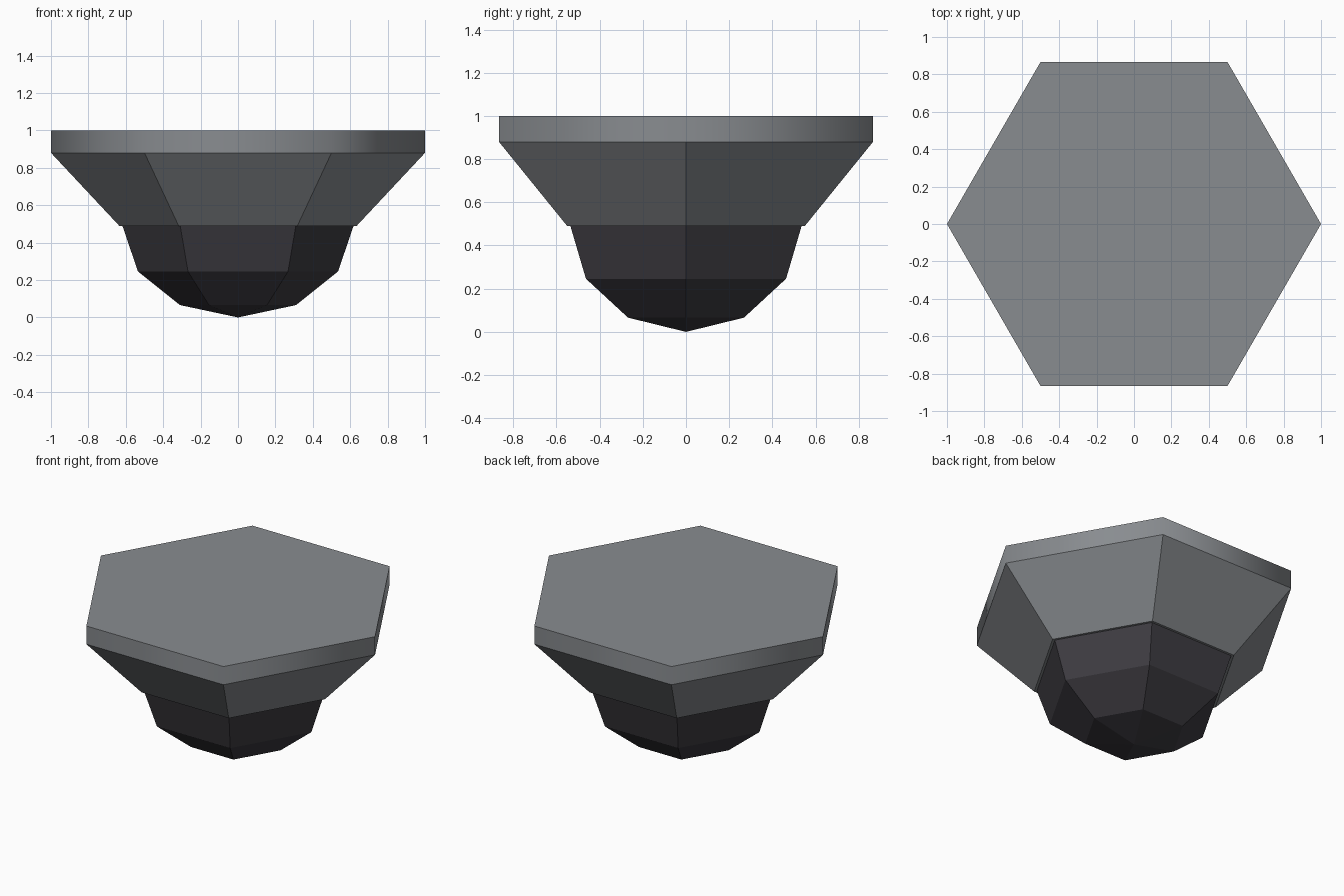
import bpy, bmesh, math

if "Cube" in bpy.data.objects:
    bpy.data.objects.remove(bpy.data.objects["Cube"])

SIDES = 6


def material(name, rgb):
    m = bpy.data.materials.new(name)
    m.diffuse_color = (*rgb, 1.0)
    m.use_nodes = True
    m.node_tree.nodes["Principled BSDF"].inputs["Base Color"].default_value = m.diffuse_color
    return m


def hex_lathe(name, profile, mat, smooth_vertical=False):
    """Six-sided body from (radius, height) rings, bottom to top, closed at both ends."""
    bm = bmesh.new()
    rings = []
    for r, z in profile:
        if r == 0:
            rings.append([bm.verts.new((0, 0, z))] * SIDES)
        else:
            rings.append([bm.verts.new((r * math.cos(math.tau * i / SIDES),
                                        r * math.sin(math.tau * i / SIDES), z))
                          for i in range(SIDES)])
    for low, high in zip(rings, rings[1:]):
        for i in range(SIDES):
            j = (i + 1) % SIDES
            bm.faces.new(list(dict.fromkeys((low[i], low[j], high[j], high[i]))))
    for ring, r in ((rings[0], profile[0][0]), (rings[-1], profile[-1][0])):
        if r > 0:
            bm.faces.new(ring)
    bmesh.ops.recalc_face_normals(bm, faces=bm.faces)
    for f in bm.faces:
        f.smooth = smooth_vertical and abs(f.normal.z) < 0.01
    mesh = bpy.data.meshes.new(name)
    bm.to_mesh(mesh)
    bm.free()
    mesh.materials.append(mat)
    obj = bpy.data.objects.new(name, mesh)
    bpy.context.collection.objects.link(obj)
    return obj


grey = material("mid grey", (0.25, 0.264, 0.28))
dark = material("dark lens grey", (0.048, 0.045, 0.054))

# Flared mounting housing with a smooth-shaded rim
hex_lathe("housing", [(0.635, 0.49), (1.0, 0.88), (1.0, 1.0)], grey, True)

# Faceted dome below, set in slightly from the housing
hex_lathe("dome", [(0, 0), (0.31, 0.066), (0.535, 0.246), (0.618, 0.49)], dark)
